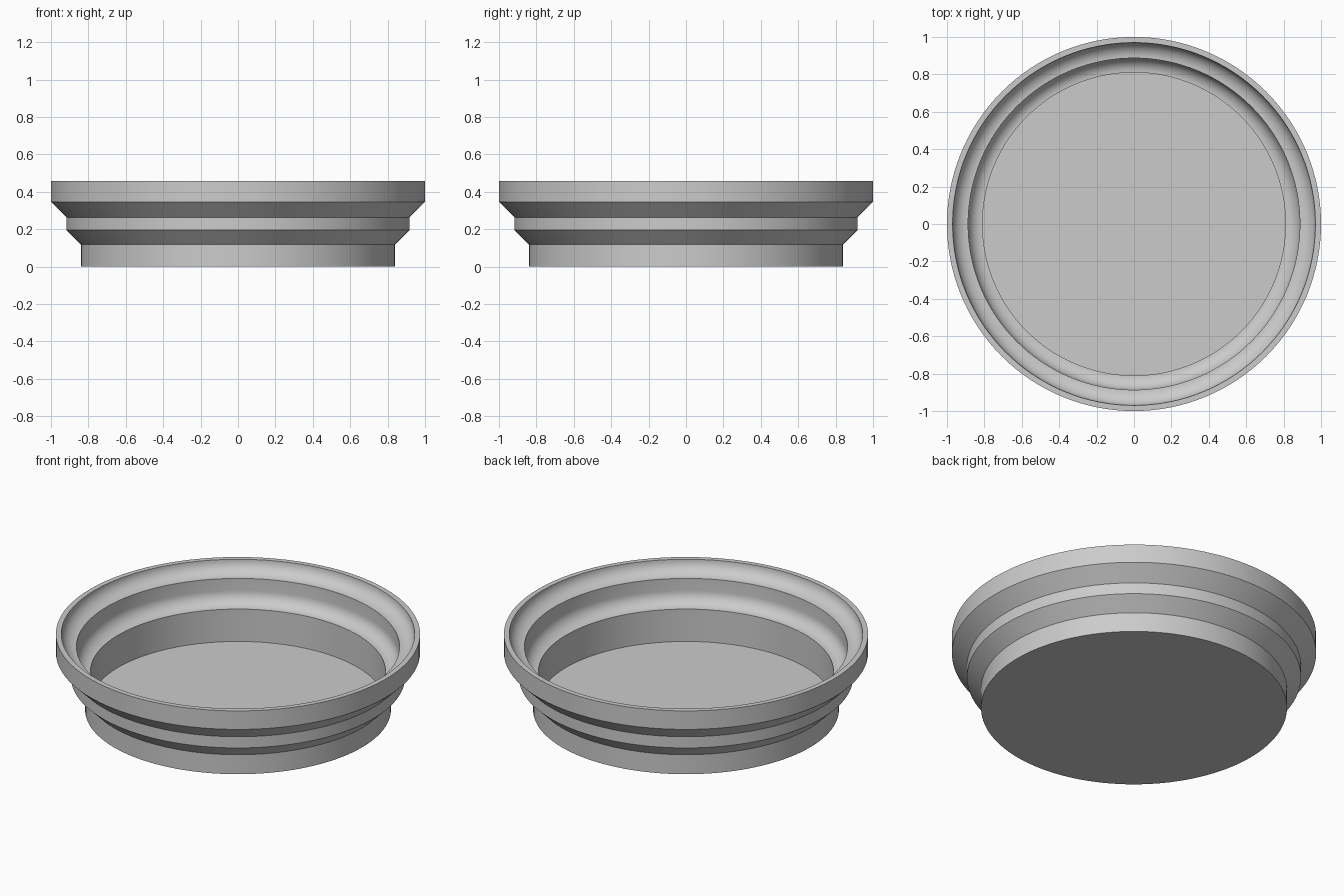
import bpy, bmesh, math

if "Cube" in bpy.data.objects:
    bpy.data.objects.remove(bpy.data.objects["Cube"])

SEGMENTS = 128


def cove(r_in, z_low, r_out, z_high, steps=10):
    """Concave quarter round from the top of a wall down to a flat ledge."""
    pts = []
    for i in range(steps + 1):
        a = math.pi / 2 * i / steps
        pts.append((r_in + (r_out - r_in) * math.cos(a),
                    z_high - (z_high - z_low) * math.sin(a)))
    return pts


def lathe(name, profile):
    """Spin a (radius, height) profile that starts and ends on the axis."""
    bm = bmesh.new()
    rings = []
    for r, z in profile:
        if r == 0:
            rings.append(None)
            continue
        rings.append([bm.verts.new((r * math.cos(2 * math.pi * k / SEGMENTS),
                                    r * math.sin(2 * math.pi * k / SEGMENTS), z))
                      for k in range(SEGMENTS)])
    rings = [ring for ring in rings if ring]
    for lo, hi in zip(rings, rings[1:]):
        for k in range(SEGMENTS):
            n = (k + 1) % SEGMENTS
            bm.faces.new((lo[k], lo[n], hi[n], hi[k]))
    # flat underside and flat inner floor
    bm.faces.new(list(reversed(rings[0])))
    bm.faces.new(rings[-1])
    bmesh.ops.recalc_face_normals(bm, faces=bm.faces)
    mesh = bpy.data.meshes.new(name)
    bm.to_mesh(mesh)
    bm.free()
    obj = bpy.data.objects.new(name, mesh)
    bpy.context.collection.objects.link(obj)
    bpy.context.view_layer.objects.active = obj
    obj.select_set(True)
    bpy.ops.object.shade_smooth_by_angle(angle=math.radians(30))
    return obj


# outer wall: three straight bands joined by flared steps
outer = [(0.84, 0.0), (0.84, 0.118), (0.917, 0.195),
         (0.917, 0.263), (1.0, 0.346), (1.0, 0.458)]

# inner wall: rim, upper cove, step, lower cove, floor
inner = (cove(0.887, 0.381, 0.97, 0.458)
         + cove(0.81, 0.231, 0.887, 0.308)
         + [(0.81, 0.035)])

lathe("stepped_dish", outer + inner)
